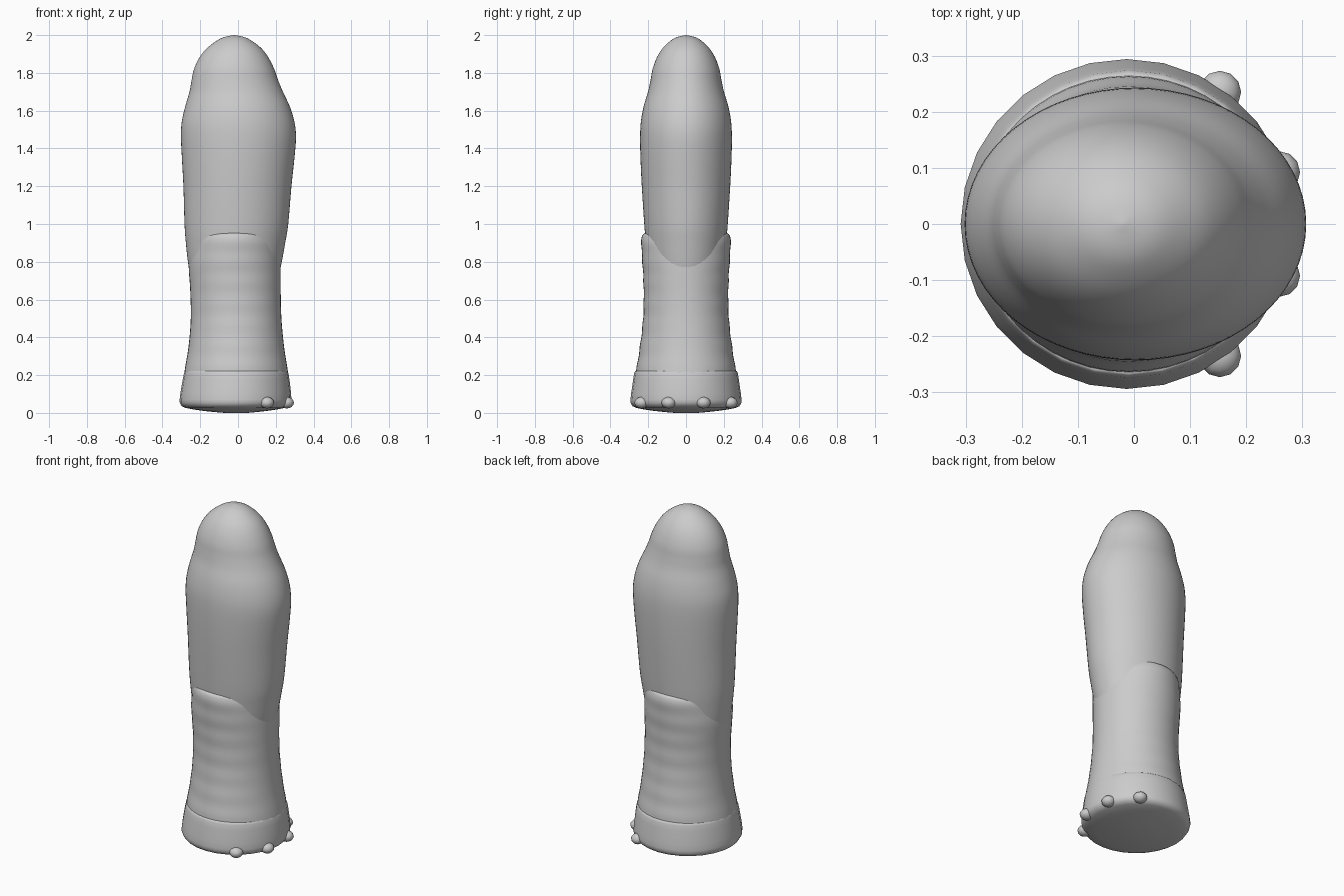
import bpy, bmesh, math
from mathutils import Vector

cube = bpy.data.objects.get("Cube")
if cube:
    bpy.data.objects.remove(cube, do_unlink=True)

grey = bpy.data.materials.new("light grey")
grey.use_nodes = True
COLOUR = (0.6, 0.6, 0.6, 1)
grey.diffuse_color = COLOUR
grey.node_tree.nodes["Principled BSDF"].inputs["Base Color"].default_value = COLOUR


def refine(rows, steps):
    """Smooth curve through rows of (z, left x, right x, half depth)."""
    pts = [Vector(r) for r in rows]
    pts = [pts[0]] + pts + [pts[-1]]
    out = []
    for a, b, c, d in zip(pts, pts[1:], pts[2:], pts[3:]):
        for i in range(steps):
            t = i / steps
            out.append(0.5 * (2 * b + (c - a) * t + (2 * a - 5 * b + 4 * c - d) * t * t
                              + (3 * b - a - 3 * c + d) * t ** 3))
    return out + [pts[-1]]


def loft(name, rows, sides, steps=4, ripple=0.0, sharp=50):
    """Stack elliptical rings and close both ends."""
    bm = bmesh.new()
    rings = []
    for z, left, right, depth in refine(rows, steps):
        depth += ripple * math.sin(z * math.tau / 0.11)
        cx, rx = (left + right) / 2, (right - left) / 2
        angles = [math.tau * k / sides for k in range(sides)]
        rings.append([bm.verts.new((cx + rx * math.cos(a), depth * math.sin(a), z))
                      for a in angles])
    for low, high in zip(rings, rings[1:]):
        for k in range(sides):
            n = (k + 1) % sides
            bm.faces.new((low[k], low[n], high[n], high[k]))
    bm.faces.new(rings[0][::-1])
    bm.faces.new(rings[-1])
    finish(name, bm, sharp)


def finish(name, bm, sharp):
    mesh = bpy.data.meshes.new(name)
    bm.to_mesh(mesh)
    bm.free()
    mesh.materials.append(grey)
    obj = bpy.data.objects.new(name, mesh)
    bpy.context.collection.objects.link(obj)
    bpy.ops.object.select_all(action='DESELECT')
    obj.select_set(True)
    bpy.context.view_layer.objects.active = obj
    bpy.ops.object.shade_smooth_by_angle(angle=math.radians(sharp))


# Upper leg with its rounded head; the lower end sinks into the lower leg
loft("upper_leg", [
    (0.66, -0.235, 0.20, 0.17), (0.78, -0.262, 0.228, 0.197),
    (0.9, -0.276, 0.25, 0.212), (1.0, -0.283, 0.266, 0.221),
    (1.2, -0.289, 0.283, 0.234), (1.35, -0.297, 0.299, 0.241),
    (1.46, -0.302, 0.307, 0.243), (1.54, -0.298, 0.299, 0.239),
    (1.62, -0.28, 0.275, 0.225), (1.7, -0.257, 0.238, 0.201),
    (1.76, -0.246, 0.213, 0.188), (1.82, -0.233, 0.192, 0.177),
    (1.88, -0.205, 0.162, 0.155), (1.93, -0.165, 0.124, 0.124),
    (1.97, -0.113, 0.073, 0.082), (1.99, -0.072, 0.032, 0.046),
    (2.0, -0.022, -0.018, 0.002)], 64)

# Lower leg, deeper front to back, with faint skin ripples and a rounded top
loft("lower_leg", [
    (0.1, -0.295, 0.275, 0.275), (0.22, -0.283, 0.264, 0.264),
    (0.35, -0.262, 0.244, 0.244), (0.5, -0.25, 0.23, 0.227),
    (0.65, -0.253, 0.226, 0.224), (0.78, -0.261, 0.226, 0.23),
    (0.88, -0.252, 0.22, 0.236), (0.93, -0.24, 0.206, 0.234),
    (0.95, -0.22, 0.19, 0.222), (0.958, -0.18, 0.15, 0.19)], 48, 6, 0.0015)

# Foot cuff with a narrow top ledge and a slightly domed sole
loft("foot_cuff", [
    (0.0, -0.07, 0.05, 0.06), (0.01, -0.18, 0.15, 0.165),
    (0.027, -0.28, 0.25, 0.265), (0.045, -0.304, 0.276, 0.289),
    (0.07, -0.309, 0.283, 0.294), (0.14, -0.299, 0.277, 0.285),
    (0.21, -0.286, 0.267, 0.274), (0.222, -0.281, 0.26, 0.266)], 28, 2)

# Toenails, mirrored front and back
for label, x, y in (("outer", 0.153, 0.235), ("inner", 0.258, 0.092)):
    for side, sign in (("front", -1), ("back", 1)):
        bm = bmesh.new()
        bmesh.ops.create_uvsphere(bm, u_segments=12, v_segments=8, radius=0.038)
        bmesh.ops.scale(bm, vec=(1, 1, 0.8), verts=bm.verts)
        bmesh.ops.translate(bm, vec=(x, sign * y, 0.054), verts=bm.verts)
        finish(f"{label}_{side}_toenail", bm, 60)
